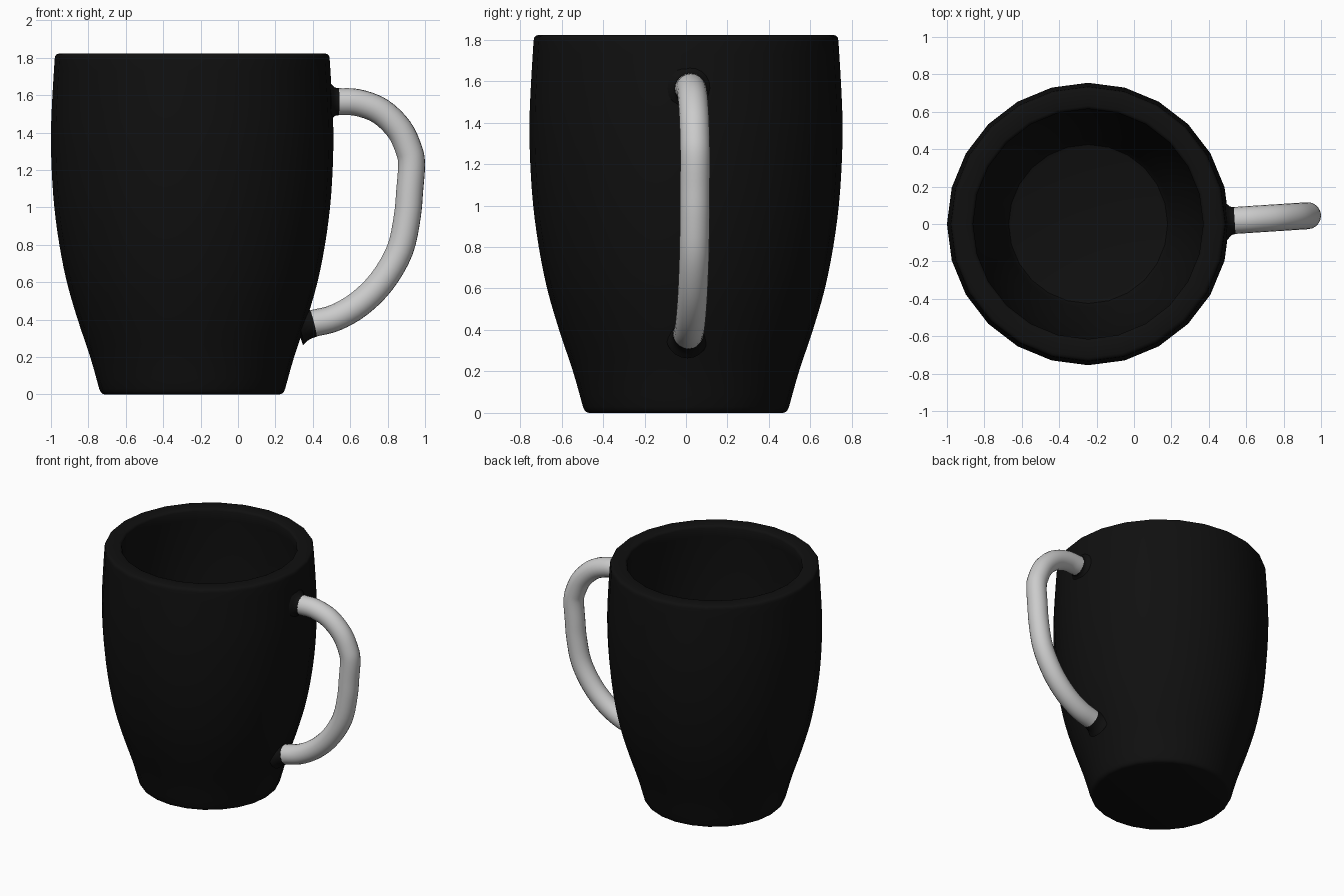
import bpy, bmesh, math
from mathutils import Vector

if "Cube" in bpy.data.objects:
    bpy.data.objects.remove(bpy.data.objects["Cube"])

CX = -0.245          # mug axis
SIDES = 24
SLOPE = 0.065        # handle plane is turned slightly about z

black = bpy.data.materials.new("black_glaze")
black.diffuse_color = (0.005, 0.005, 0.005, 1)
black.use_nodes = True
black.node_tree.nodes["Principled BSDF"].inputs["Base Color"].default_value = black.diffuse_color


def spline(pts, steps):
    """Catmull-Rom through points of any dimension."""
    P = [Vector(p) for p in pts]
    P = [2 * P[0] - P[1]] + P + [2 * P[-1] - P[-2]]
    out = []
    for i in range(1, len(P) - 2):
        a, b, c, d = P[i - 1:i + 3]
        for s in range(steps):
            t = s / steps
            out.append(0.5 * (2 * b + (c - a) * t + (2 * a - 5 * b + 4 * c - d) * t * t
                              + (3 * b - a - 3 * c + d) * t ** 3))
    return out + [P[-2]]


def skin(name, rings, mat=None, angle=40):
    """Join rings of points into a closed, capped surface."""
    bm = bmesh.new()
    R = [[bm.verts.new(p) for p in ring] for ring in rings]
    n = len(R[0])
    for a, b in zip(R, R[1:]):
        for i in range(n):
            j = (i + 1) % n
            bm.faces.new((a[i], a[j], b[j], b[i]))
    bm.faces.new(R[0][::-1])
    bm.faces.new(R[-1])
    bmesh.ops.recalc_face_normals(bm, faces=bm.faces)
    me = bpy.data.meshes.new(name)
    bm.to_mesh(me)
    bm.free()
    ob = bpy.data.objects.new(name, me)
    bpy.context.collection.objects.link(ob)
    if mat:
        me.materials.append(mat)
    bpy.ops.object.select_all(action='DESELECT')
    ob.select_set(True)
    bpy.context.view_layer.objects.active = ob
    bpy.ops.object.shade_smooth_by_angle(angle=math.radians(angle))
    return ob


def tube(name, path, radii, mat=None, sides=20):
    """Sweep a circle along an (x, z) path lying in the handle plane."""
    P = [Vector((x, 0.01 + (x - 0.4) * SLOPE, z)) for x, z in path]
    side = Vector((-SLOPE, 1, 0)).normalized()
    rings = []
    for i, p in enumerate(P):
        t = (P[min(i + 1, len(P) - 1)] - P[max(i - 1, 0)]).normalized()
        up = side.cross(t)
        rings.append([p + radii[i] * (math.cos(a) * side + math.sin(a) * up)
                      for a in (2 * math.pi * k / sides for k in range(sides))])
    return skin(name, rings, mat)


# mug body: outer wall, rounded rim, inner wall and floor
outer = spline([(0.497, 0.03), (0.545, 0.2), (0.612, 0.4), (0.67, 0.6), (0.71, 0.8),
                (0.737, 1.0), (0.751, 1.2), (0.755, 1.4), (0.747, 1.6), (0.735, 1.795)], 3)
inner = spline([(0.615, 1.805), (0.63, 1.6), (0.635, 1.35), (0.62, 1.05), (0.585, 0.75),
                (0.525, 0.45), (0.455, 0.2), (0.435, 0.14)], 3)
profile = ([(0.468, 0), (0.48, 0.004), (0.49, 0.014)] + [tuple(p) for p in outer]
           + [(0.732, 1.81), (0.725, 1.818), (0.713, 1.822), (0.632, 1.822), (0.621, 1.817)]
           + [tuple(p) for p in inner] + [(0.425, 0.122), (0.405, 0.115)])
skin("mug_body", [[(CX + r * math.cos(a), r * math.sin(a), z)
                   for a in (2 * math.pi * k / SIDES for k in range(SIDES))]
                  for r, z in profile], black)

# grey handle
path = spline([(0.535, 1.565), (0.64, 1.56), (0.76, 1.515), (0.86, 1.42), (0.913, 1.31),
               (0.928, 1.23), (0.918, 1.09), (0.905, 0.95), (0.865, 0.77), (0.77, 0.605),
               (0.65, 0.485), (0.52, 0.41), (0.40, 0.379)], 4)
tube("handle", path, [0.072] * len(path))

# flared collars where the handle meets the body
flare = [0.105, 0.088, 0.078, 0.074, 0.073]
tube("upper_collar", [(x, 1.565) for x in (0.49, 0.505, 0.515, 0.525, 0.538)], flare, black)
tube("lower_collar", [(x, 0.379 + (x - 0.4) * 0.25) for x in (0.325, 0.345, 0.36, 0.38, 0.403)],
     [0.1, 0.087, 0.079, 0.075, 0.073], black)
